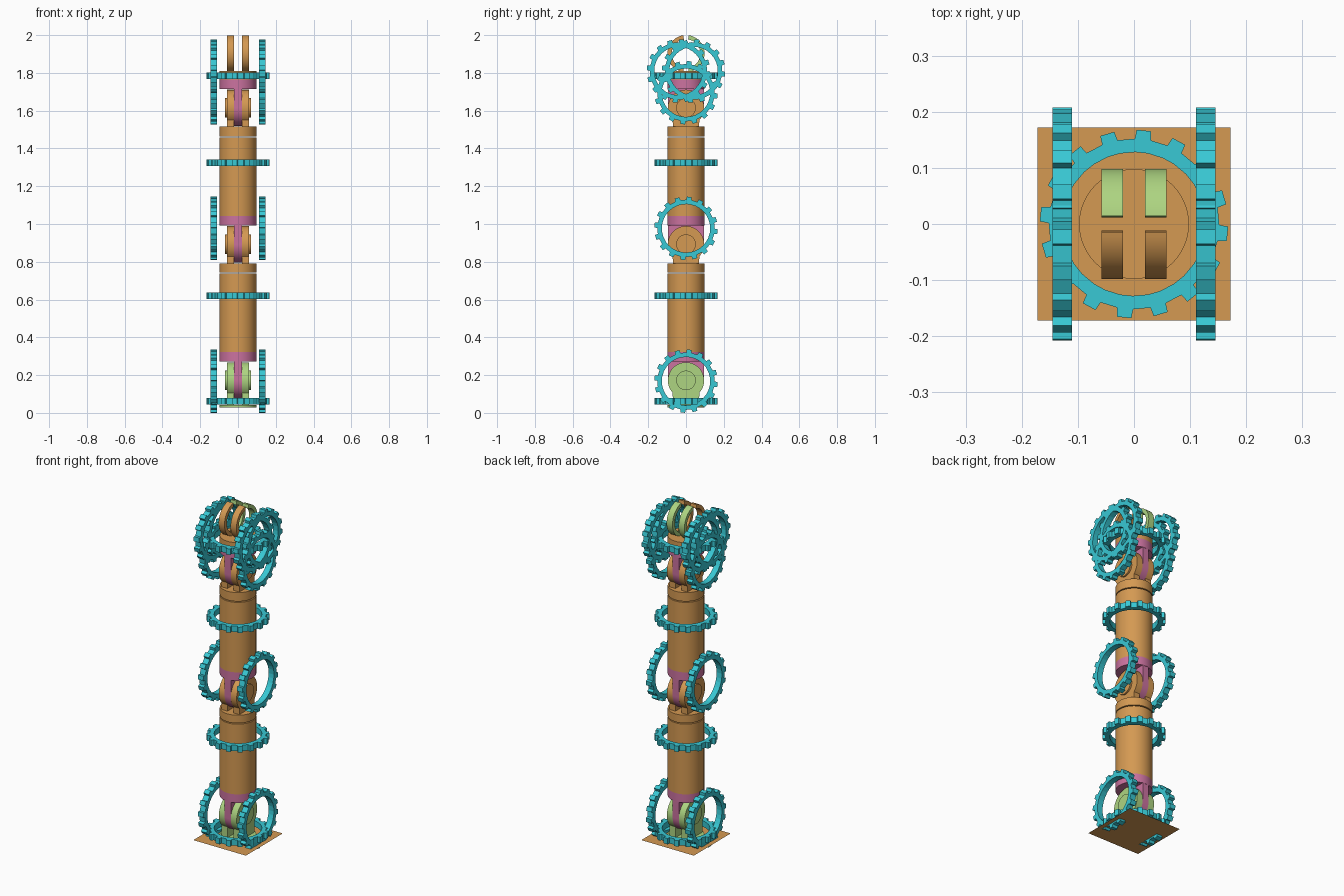
import bpy, bmesh
from math import sin, cos, radians, pi

if "Cube" in bpy.data.objects:
    bpy.data.objects.remove(bpy.data.objects["Cube"])


def material(name, rgb):
    m = bpy.data.materials.new(name)
    m.diffuse_color = (*rgb, 1)
    m.use_nodes = True
    m.node_tree.nodes["Principled BSDF"].inputs["Base Color"].default_value = m.diffuse_color
    return m


ORANGE = material("orange", (0.66, 0.32, 0.085))
PINK = material("pink", (0.60, 0.17, 0.35))
GREEN = material("green", (0.42, 0.66, 0.22))
CYAN = material("cyan", (0.04, 0.58, 0.66))


def finish(name, bm, mat, smooth=True):
    bmesh.ops.recalc_face_normals(bm, faces=bm.faces)
    me = bpy.data.meshes.new(name)
    bm.to_mesh(me)
    bm.free()
    me.materials.append(mat)
    ob = bpy.data.objects.new(name, me)
    bpy.context.collection.objects.link(ob)
    if smooth:
        bpy.ops.object.select_all(action='DESELECT')
        ob.select_set(True)
        bpy.context.view_layer.objects.active = ob
        bpy.ops.object.shade_smooth_by_angle(angle=radians(30))
    return ob


def arc(cx, cy, r, a0, a1, n):
    return [(cx + r * cos(radians(a0 + (a1 - a0) * i / n)),
             cy + r * sin(radians(a0 + (a1 - a0) * i / n))) for i in range(n + 1)]


def prism(name, profile, lo, hi, axis, mat):
    """Extrude a closed profile along x (profile in y,z) or z (profile in x,y)."""
    bm = bmesh.new()
    place = (lambda p, t: (t, p[0], p[1])) if axis == 'x' else (lambda p, t: (p[0], p[1], t))
    a = [bm.verts.new(place(p, lo)) for p in profile]
    b = [bm.verts.new(place(p, hi)) for p in profile]
    n = len(profile)
    bm.faces.new(a)
    bm.faces.new(b)
    for i in range(n):
        j = (i + 1) % n
        bm.faces.new((a[i], a[j], b[j], b[i]))
    return finish(name, bm, mat)


def drum(name, r, lo, hi, mat):
    return prism(name, arc(0, 0, r, 0, 360, 48)[:-1], lo, hi, 'z', mat)


def gear(name, center, axis):
    """Toothed ring with 16 teeth."""
    bm = bmesh.new()
    half, inner, root, tip = 0.0175, 0.128, 0.152, 0.168
    loops = []
    for k in range(16):
        for off, r in ((-5.4, root), (-4.4, tip), (4.4, tip), (5.4, root)):
            a = radians(16.5 + 22.5 * k + off)
            section = []
            for rad, h in ((inner, -half), (r, -half), (r, half), (inner, half)):
                u, v = rad * cos(a), rad * sin(a)
                p = (u, v, h) if axis == 'z' else (h, v, -u)
                section.append(bm.verts.new([c + q for c, q in zip(center, p)]))
            loops.append(section)
    for i, s in enumerate(loops):
        t = loops[(i + 1) % len(loops)]
        for k in range(4):
            m = (k + 1) % 4
            bm.faces.new((s[k], s[m], t[m], t[k]))
    return finish(name, bm, CYAN, smooth=False)


def joint(label, base, z, mat):
    """Two-pronged fork with hub caps, and the pink knuckle that turns in it."""
    fork = [(-0.07, base), (0.07, base)] + arc(0, z, 0.096, -43, 223, 40)
    for side, s in (("left", -1), ("right", 1)):
        prism(f"{label}_fork_{side}", fork, s * 0.02, s * 0.058, 'x', mat)
        prism(f"{label}_hub_{side}", arc(0, z, 0.052, 0, 360, 32)[:-1],
              s * 0.056, s * 0.068, 'x', mat)
    tongue = arc(0, z, 0.096, 180, 360, 32) + [(0.096, z + 0.102), (-0.096, z + 0.102)]
    prism(f"{label}_knuckle", tongue, -0.02, 0.02, 'x', PINK)
    drum(f"{label}_knuckle_plate", 0.098, z + 0.1, z + 0.15, PINK)


# Floor sheet and base plate
bm = bmesh.new()
bmesh.ops.create_grid(bm, x_segments=1, y_segments=1, size=0.172)
bmesh.ops.translate(bm, verts=bm.verts, vec=(0, 0, 0.026))
finish("floor_sheet", bm, ORANGE, smooth=False)
drum("base_plate", 0.098, 0.028, 0.042, GREEN)

# Shoulder, elbow and wrist joints
joint("shoulder", 0.04, 0.172, GREEN)
joint("elbow", 0.788, 0.893, ORANGE)
joint("wrist", 1.513, 1.615, ORANGE)

# Arm tubes, each with a separate end collar
for name, lo, seam, hi in (("lower_arm", 0.322, 0.74, 0.79), ("upper_arm", 1.043, 1.46, 1.515)):
    drum(name, 0.098, lo, seam - 0.003, ORANGE)
    drum(name + "_collar", 0.098, seam + 0.003, hi, ORANGE)

# Hand plate and curved claws
drum("hand_plate", 0.098, 1.765, 1.81, ORANGE)
for pair, a0, a1, mat in (("front", 98.6, 261.4, ORANGE), ("back", -81.4, 81.4, GREEN)):
    claw = arc(0, 1.902, 0.098, a0, a1, 32) + arc(0, 1.902, 0.076, a1, a0, 32)
    for side, s in (("left", -1), ("right", 1)):
        prism(f"{pair}_claw_{side}", claw, s * 0.02, s * 0.058, 'x', mat)

# Flat gears around the arm
for i, z in enumerate((0.061, 0.62, 1.325, 1.785)):
    gear(f"flat_gear_{i + 1}", (0, 0, z), 'z')

# Upright gears on both sides of each joint and of the claws
for i, (y, z) in enumerate(((0, 0.168), (0, 0.977), (0, 1.695), (-0.04, 1.81), (0.04, 1.81))):
    for side, s in (("left", -1), ("right", 1)):
        gear(f"upright_gear_{i + 1}_{side}", (s * 0.128, y, z), 'x')
